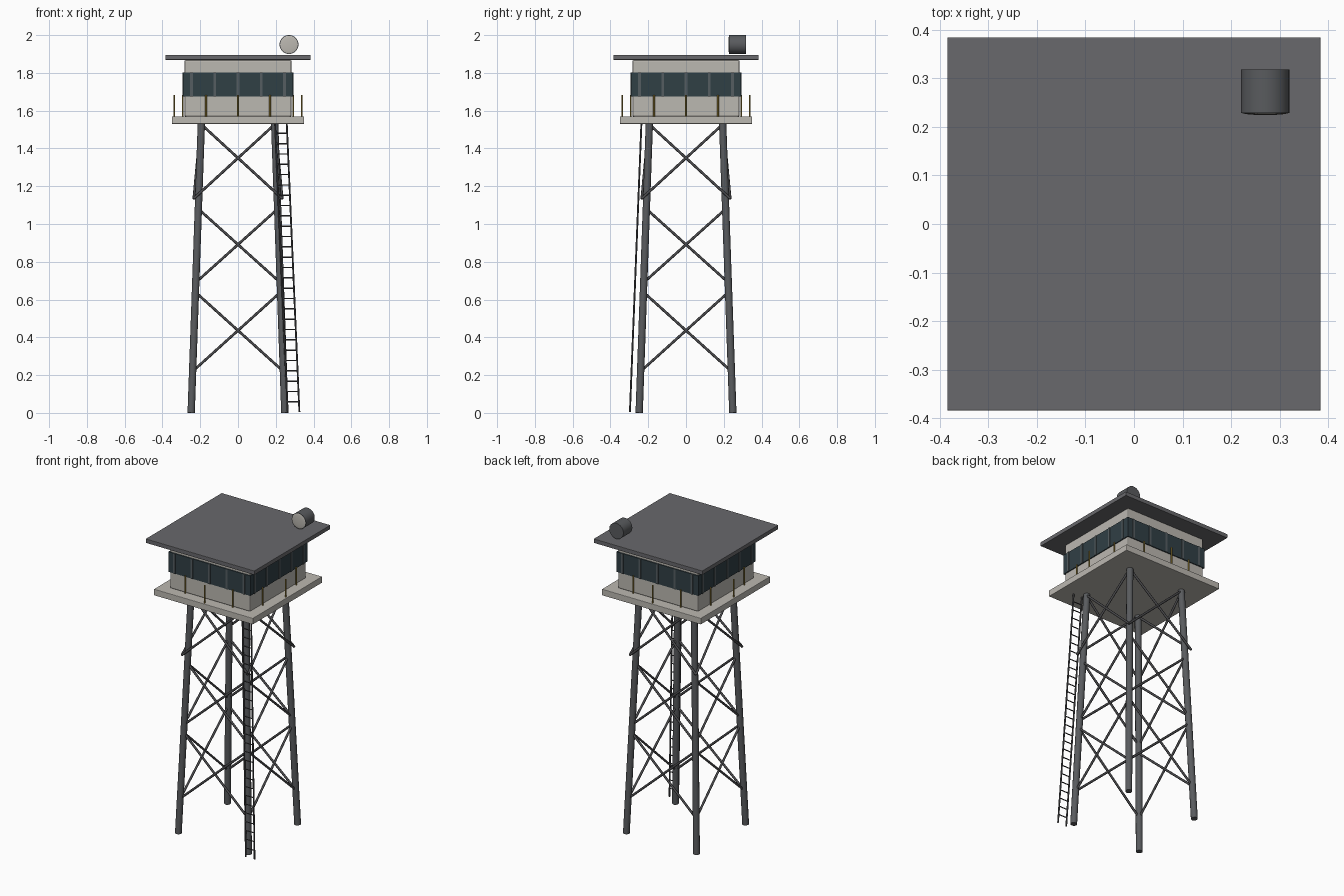
import bpy
import math
from mathutils import Vector, Matrix

cube = bpy.data.objects.get("Cube")
if cube:
    bpy.data.objects.remove(cube, do_unlink=True)


def material(name, r, g, b):
    m = bpy.data.materials.new(name)
    m.use_nodes = True
    m.diffuse_color = (r, g, b, 1)
    m.node_tree.nodes["Principled BSDF"].inputs["Base Color"].default_value = (r, g, b, 1)
    return m


ROOF = material("roof grey", 0.14, 0.14, 0.15)
STEEL = material("leg steel", 0.1, 0.105, 0.112)
DARK = material("dark steel", 0.07, 0.07, 0.075)
WALL = material("pale concrete", 0.5, 0.48, 0.44)
GLASS = material("dark glass", 0.03, 0.05, 0.06)
FRAME = material("window frame grey", 0.09, 0.11, 0.12)
YELLOW = material("safety yellow", 0.33, 0.23, 0.04)


def box(name, centre, size, mat, bevel=0.0):
    bpy.ops.mesh.primitive_cube_add(size=1, location=centre)
    ob = bpy.context.object
    ob.name = name
    ob.scale = size
    bpy.ops.object.transform_apply(location=False, rotation=False, scale=True)
    ob.data.materials.append(mat)
    if bevel:
        mod = ob.modifiers.new("soft edges", "BEVEL")
        mod.width = bevel
        mod.segments = 2
    return ob


def rod(name, a, b, radius, mat, sides=8):
    a, b = Vector(a), Vector(b)
    d = b - a
    bpy.ops.mesh.primitive_cylinder_add(vertices=sides, radius=radius, depth=d.length,
                                        location=(a + b) / 2,
                                        rotation=d.to_track_quat("Z", "Y").to_euler())
    ob = bpy.context.object
    ob.name = name
    ob.data.materials.append(mat)
    bpy.ops.object.shade_smooth_by_angle(angle=math.radians(50))
    return ob


# Cabin, platform and roof
box("platform", (0, 0, 1.55), (0.7, 0.7, 0.04), WALL, 0.003)
box("cabin_walls", (0, 0, 1.718), (0.568, 0.568, 0.3), WALL, 0.008)
box("window_band", (0, 0, 1.738), (0.58, 0.58, 0.128), GLASS)
box("roof", (0, 0, 1.882), (0.768, 0.768, 0.026), ROOF, 0.002)

# Everything that repeats on the four sides
for side in range(4):
    turn = Matrix.Rotation(side * math.pi / 2, 3, "Z")

    # Window mullions
    for i in range(-2, 3):
        c = turn @ Vector((i * 0.123, -0.288, 1.738))
        bar = box("window_mullion", c, (0.014, 0.012, 0.128), FRAME)
        bar.rotation_euler.z = side * math.pi / 2

    # Leaning leg
    rod("leg", turn @ Vector((0.248, -0.248, 0)), turn @ Vector((0.194, -0.194, 1.535)),
        0.02, STEEL, 12)

    # Crossed braces: low and high ends as (half width, height)
    for (w0, z0), (w1, z1) in (((0.24, 0.22), (0.226, 0.64)),
                               ((0.224, 0.69), (0.21, 1.08)),
                               ((0.234, 1.135), (0.197, 1.53))):
        for s in (-1, 1):
            rod("cross_brace", turn @ Vector((-s * w0, -w0, z0)),
                turn @ Vector((s * w1, -w1, z1)), 0.007, DARK)

# Ring of railing posts
for i in range(12):
    a = i * math.pi / 6
    x, y = 0.338 * math.cos(a), 0.338 * math.sin(a)
    rod("railing_post", (x, y, 1.565), (x, y, 1.683), 0.0045, YELLOW)

# Ladder leaning beside the front left leg
foot, head = Vector((0.294, -0.297, 0.004)), Vector((0.227, -0.236, 1.535))
half = Vector((0.031, 0, 0))
for s in (-1, 1):
    rod("ladder_rail", foot + half * s, head + half * s, 0.005, DARK, 6)
RUNGS = 27
for i in range(RUNGS):
    p = foot.lerp(head, (i + 1) / (RUNGS + 1))
    rod("ladder_rung", p - half, p + half, 0.0035, DARK, 6)

# Drum on the roof with a shallow pale cover
rod("roof_drum", (0.27, 0.228, 1.95), (0.27, 0.318, 1.95), 0.05, STEEL, 32)
bpy.ops.mesh.primitive_uv_sphere_add(segments=32, ring_count=12, radius=0.048,
                                     location=(0.27, 0.229, 1.95),
                                     rotation=(math.pi / 2, 0, 0))
cover = bpy.context.object
cover.name = "drum_cover"
cover.scale.z = 0.1
cover.data.materials.append(WALL)
bpy.ops.object.shade_smooth_by_angle(angle=math.radians(50))
